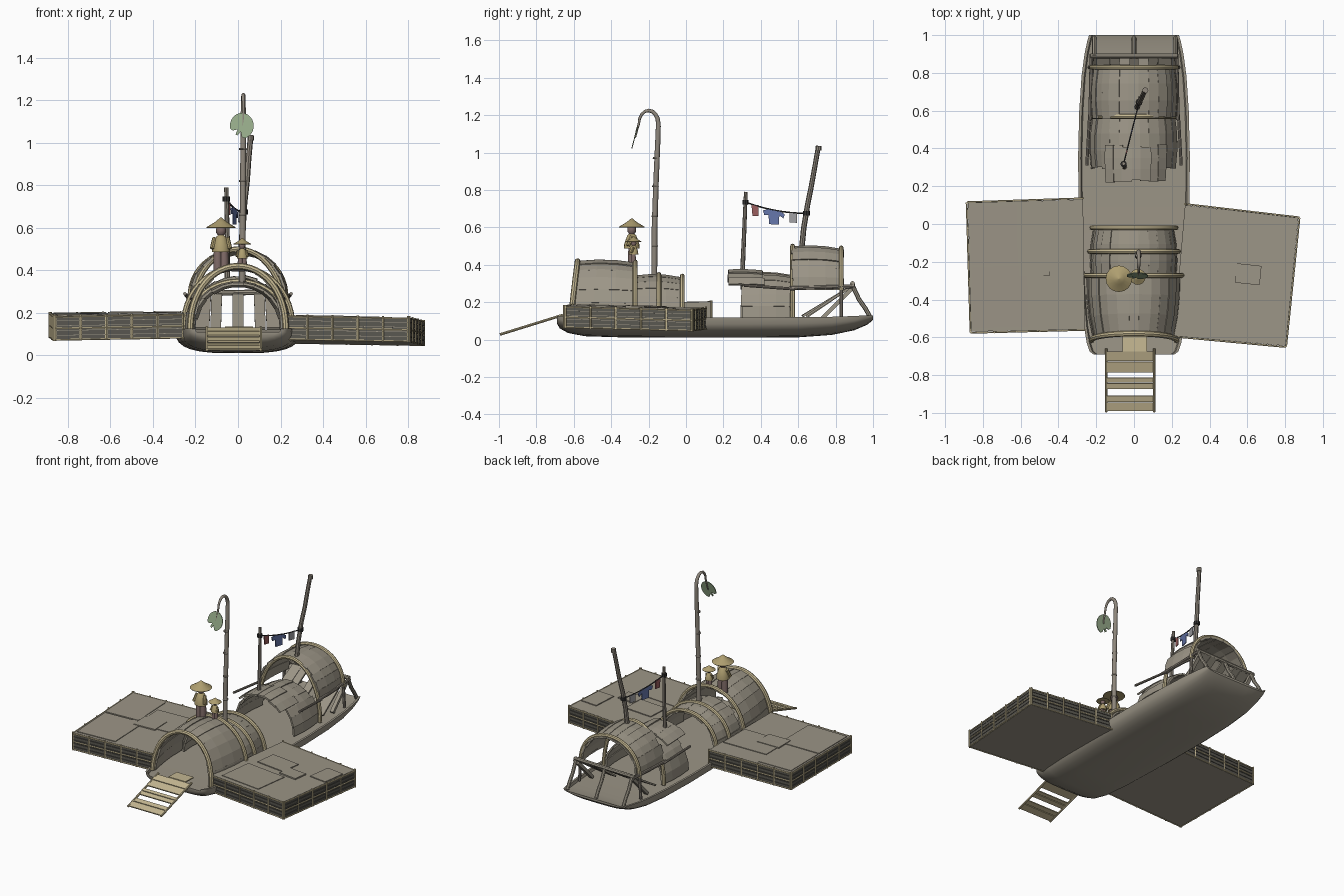
import bpy, random
from math import sin, cos, pi, radians
from mathutils import Vector as V

if "Cube" in bpy.data.objects:
    bpy.data.objects.remove(bpy.data.objects["Cube"])

random.seed(4)
COL = dict(wood=(.33, .30, .24), pale=(.56, .48, .29), dark=(.10, .095, .08), straw=(.42, .34, .16),
           brown=(.22, .15, .14), green=(.30, .40, .25), blue=(.13, .18, .40), red=(.32, .11, .11),
           grey=(.35, .35, .37), pole=(.27, .24, .20), rope=(.03, .03, .03))
MATS = {}
for k, c in COL.items():
    MATS[k] = bpy.data.materials.new(k)
    MATS[k].diffuse_color = (*c, 1)


def build(name, parts, mat, smooth=False):
    """Join (verts, faces) parts into one object."""
    vs, fs = [], []
    for v, f in parts:
        o = len(vs)
        vs += [tuple(p) for p in v]
        fs += [[i + o for i in q] for q in f]
    me = bpy.data.meshes.new(name)
    me.from_pydata(vs, [], fs)
    ob = bpy.data.objects.new(name, me)
    bpy.context.collection.objects.link(ob)
    me.materials.append(MATS[mat])
    bpy.ops.object.select_all(action='DESELECT')
    ob.select_set(True)
    bpy.context.view_layer.objects.active = ob
    bpy.ops.object.mode_set(mode='EDIT')
    bpy.ops.mesh.select_all(action='SELECT')
    bpy.ops.mesh.normals_make_consistent(inside=False)
    bpy.ops.object.mode_set(mode='OBJECT')
    if smooth:
        bpy.ops.object.shade_smooth_by_angle(angle=radians(40))
    return ob


def loft(rings):
    n = len(rings[0])
    f = [[a * n + i, a * n + (i + 1) % n, (a + 1) * n + (i + 1) % n, (a + 1) * n + i]
         for a in range(len(rings) - 1) for i in range(n)]
    f += [list(range(n))[::-1], [(len(rings) - 1) * n + i for i in range(n)]]
    return [p for r in rings for p in r], f


def tube(pts, r0, r1=None, ref=None, n=8):
    pts = [V(p) for p in pts]
    r1 = r0 if r1 is None else r1
    if ref is None:
        d = pts[-1] - pts[0]
        ref = V([1.0 if i == min(range(3), key=lambda k: abs(d[k])) else 0 for i in range(3)])
    rings = []
    for i, p in enumerate(pts):
        t = (pts[min(i + 1, len(pts) - 1)] - pts[max(i - 1, 0)]).normalized()
        a = t.cross(V(ref)).normalized()
        b = t.cross(a)
        r = r0 + (r1 - r0) * i / (len(pts) - 1)
        rings.append([p + (a * cos(2 * pi * k / n) + b * sin(2 * pi * k / n)) * r for k in range(n)])
    return loft(rings)


def board(p, q, width, thick, side=(1, 0, 0)):
    p, q = V(p), V(q)
    s = V(side).normalized()
    u = (q - p).cross(s).normalized() * thick / 2
    s = s * width / 2
    return loft([[c - s - u, c + s - u, c + s + u, c - s + u] for c in (p, q)])


def lathe(x, y, prof, n=16):
    return loft([[(x + r * cos(2 * pi * k / n), y + r * sin(2 * pi * k / n), z) for k in range(n)] for r, z in prof])


# ---- hull: lofted sections with raised gunwale and flat deck
rings = []
for y, w, zb, zt in [(-.69, .215, .085, .125), (-.675, .235, .06, .127), (-.63, .25, .035, .125), (-.54, .265, .018, .122),
                     (-.35, .28, .012, .12), (0, .292, .01, .118), (.35, .296, .01, .118), (.6, .29, .012, .12),
                     (.78, .278, .025, .122), (.9, .262, .05, .126), (.97, .247, .08, .13), (1.0, .238, .105, .13)]:
    ring = []
    for i in range(15):
        t = pi * i / 14
        c, s = cos(t), sin(t)
        ring.append((-w * abs(c) ** .6 * (1 if c > 0 else -1), y, zt - (zt - zb) * s ** .75))
    d = min(.018, (zt - zb) * .4)
    ring += [(w - .014, y, zt), (w - .02, y, zt - d), (-w + .02, y, zt - d), (-w + .014, y, zt)]
    rings.append(ring)
build("hull", [loft(rings)], "wood", True)


# ---- barrel roofs made of overlapping planks
def arch(t, y, w, h, base, lean=0):
    return V((w * cos(t), y + lean * sin(t), base + h * max(sin(t), 0) ** .9))


def roof(name, a, b, n=13, t0=0, t1=180, bulge=.012):
    """a, b = end arches (y, half width, height, base, lean)."""
    parts = []
    t0, t1 = radians(t0), radians(t1)
    for i in range(n):
        lo = t0 + (t1 - t0) * i / n - .012 * (i > 0)
        hi = t0 + (t1 - t0) * (i + 1) / n + .012 * (i < n - 1)
        j0, j1, r = random.uniform(-.01, .006), random.uniform(-.006, .01), random.uniform(-.004, .004)
        rs = []
        for k in range(4):
            f = k / 3
            y, w, h, base, lean = [p + (q - p) * f for p, q in zip(a, b)]
            y += j0 * (k == 0) + j1 * (k == 3)
            g = r + bulge * sin(pi * f)
            rs.append([arch(t, y, w + g + e, h + g + e, base, lean) for t, e in
                       ((lo, -.012), (hi, -.012), (hi, 0), (lo, 0))])
        parts.append(loft(rs))
    build(name, parts, "wood")


def rib(y, w, h, base, lean=0, r=.013):
    return tube([arch(pi * i / 24, y, w, h, base, lean) for i in range(25)], r, ref=(0, 1, 0))


roof("front_roof", (-.61, .215, .305, .115, .035), (-.27, .25, .295, .115, 0))
roof("front_roof_low", (-.28, .225, .23, .115, 0), (-.02, .21, .22, .115, 0))
roof("rear_roof_low", (.30, .225, .24, .115, 0), (.57, .22, .23, .115, 0))
roof("rear_awning", (.23, .225, .255, .12, 0), (.41, .23, .25, .12, 0), 7, 42, 132, .004)
roof("rear_roof_high", (.565, .225, .235, .265, 0), (.835, .215, .22, .265, 0))
build("roof_ribs", [rib(-.615, .225, .305, .115, .035, .015), rib(-.272, .258, .30, .115),
                    rib(-.145, .235, .233, .115), rib(-.02, .222, .225, .115), rib(.57, .23, .385, .115),
                    rib(.83, .225, .225, .265)], "pale", True)

# ---- side poles carrying the high rear roof
build("rear_side_beams", [tube([(s * .232, .55, .275), (s * .225, .9, .285)], .010) for s in (-1, 1)] +
      [tube([(s * .235, .83, .12), (s * .225, .83, .28)], .010) for s in (-1, 1)] +
      [tube([(s * .25, .31, .29), (s * .235, .58, .27)], .008) for s in (-1, 1)], "pole", True)

# ---- stern ramp planks, crossbeam and curved posts
parts = [board((x, .63 + random.uniform(-.01, .03), .125), (x * .95, .89 + random.uniform(-.02, .01), .292),
               w, .012) for x, w in ((-.17, .07), (-.105, .05), (0, .05), (.105, .05), (.17, .07))]
parts += [board((s * .21, .73, .115), (s * .21, .89, .275), .025, .02) for s in (-1, 1)]
build("stern_ramp", parts, "wood")
parts = [tube([(-.23, .89, .29), (.23, .89, .30)], .013)]
parts += [tube([(x, .885, .30), (x, .925, .215), (x, .96, .165), (x, .985, .12)], .012, ref=(1, 0, 0))
          for x in (-.21, 0, .22)]
build("stern_frame", parts, "wood", True)


# ---- side platforms: slab box, slatted sides, posts and rails
def platform(name, cs, patches, h=.115):
    top = [V(c) for c in cs]  # inner front, outer front, outer back, inner back
    dz = V((0, 0, h))
    build(name, [loft([[p - dz for p in top], top])], "wood")
    mid = sum(top, V()) / 4
    walls, poles = [], []
    for a, b in zip(top[:3], top[1:]):
        n = (b - a).cross(V((0, 0, 1))).normalized()
        if n.dot(mid - a) > 0:
            n = -n
        for k in range(5):  # slats
            z = V((0, 0, .012 + k * .0225))
            walls.append(board(a - z + n * .002, b - z + n * .004, .006, .020, n))
        for k in range(6):  # posts
            p = a.lerp(b, k / 5) + n * .006
            poles.append(tube([p - dz - V((0, 0, .002)), p + V((0, 0, .006))], .0055, n=6))
        for z in (.004, .058, .112):  # rails
            poles.append(tube([a - V((0, 0, z)) + n * .006, b - V((0, 0, z)) + n * .006], .0045, n=6))
    build(name + "_slats", walls, "dark")
    build(name + "_rails", poles, "pale", True)
    parts = []
    for u0, u1, v0, v1, t in patches:  # loose sheets laid on top
        q = [top[0].lerp(top[1], u).lerp(top[3].lerp(top[2], u), v)
             for u, v in ((u0, v0), (u1, v0), (u1, v1), (u0, v1))]
        parts.append(loft([q, [p + V((0, 0, t)) for p in q]]))
    build(name + "_sheets", parts, "wood")


platform("left_platform", [(-.26, -.555, .195), (-.86, -.57, .185), (-.88, .11, .198), (-.27, .13, .203)],
         [(.02, .55, .45, .8, .005), (.3, .57, .42, .62, .009), (.5, .98, .03, .5, .005), (.58, .98, .52, .97, .004)])
platform("right_platform", [(.21, -.59, .188), (.80, -.645, .178), (.87, .03, .160), (.27, .10, .170)],
         [(.15, .5, .5, .72, .006), (.5, .72, .45, .6, .009), (.78, .99, .6, .85, .006), (.1, .6, .05, .42, .004)])

# ---- gangplank and door mat
zy = lambda y: .128 + (y + .67) * .31
parts = [board((-.02, y, zy(y)), (-.02, y - d, zy(y - d)), .25, .008)
         for y, d in ((-.675, .05), (-.73, .055), (-.815, .022), (-.842, .03), (-.91, .03), (-.945, .045))]
parts += [tube([(x, -.66, .131), (x, -.995, .027)], .007) for x in (-.147, .107)]
build("gangplank", parts, "pale")
build("door_mat", [board((.005, -.675, .131), (.005, -.585, .129), .13, .008)], "pale")

# ---- tall hooked pole with leaf
hook = [(.02, -.17, .33), (.022, -.168, .6), (.024, -.16, .85), (.025, -.15, 1.08), (.025, -.148, 1.14)]
hook += [(.025, -.2 + .052 * cos(t * pi / 8), 1.155 + .07 * sin(t * pi / 8)) for t in range(9)]
hook += [(.025, -.262, 1.12), (.022, -.272, 1.08)]
parts = [tube(hook, .016, .005, ref=(1, 0, 0), n=10)]
parts += [lathe(.022, -.168 + .02 * max(z - .6, 0), [(.016, z - .005), (.018, z), (.016, z + .005)]) for z in (.5, .66, .82, .97)]
build("hook_pole", parts, "pole", True)
leaf = []
for i in range(28):
    t = 2 * pi * i / 28
    r = .056 * (.45 if i in (17, 20) else .85 if i in (16, 18, 19, 21) else 1)
    x, z = r * cos(t), r * 1.08 * sin(t)
    leaf.append(V((.018 + x, -.272 + z * .26, 1.08 + z)))
build("leaf", [loft([leaf, [p + V((0, -.005, 0)) for p in leaf]])], "green")

# ---- masts, clothes line and laundry
mast = [(.015, .615, .45), (.022, .63, .6), (.03, .65, .72), (.042, .67, .82), (.05, .69, .93), (.06, .708, 1.035)]
build("rear_mast", [tube(mast, .015, .013, ref=(1, 0, 0)), lathe(.06, .708, [(.016, 1.01), (.016, 1.035)], 8)], "pole", True)
build("short_mast", [tube([(-.05, .30, .32), (-.05, .31, .55), (-.055, .32, .79)], .013, .010, ref=(1, 0, 0))], "pole", True)
P, Q = V((-.055, .318, .735)), V((.027, .645, .675))
line = lambda f: P.lerp(Q, f) - V((0, 0, .06 * f * (1 - f)))
build("clothes_line", [tube([line(i / 10) for i in range(11)], .004, ref=(1, 0, 0), n=6),
                       tube([P - V((0, 0, .012)), P + V((0, 0, .012))], .017),
                       tube([Q - V((0, 0, .012)), Q + V((0, 0, .012))], .019)], "rope", True)


def cloth(name, f, outline, mat):
    o, d = line(f), (Q - P).normalized()
    q = [o + d * u + V((0, 0, v)) for u, v in outline]
    build(name, [loft([[p - V((.003, 0, 0)) for p in q], [p + V((.003, 0, 0)) for p in q]])], mat)


cloth("red_cloth", .15, [(-.018, 0), (.022, .004), (.022, -.055), (-.012, -.06)], "red")
cloth("blue_shirt", .46, [(-.03, 0), (.03, .004), (.062, -.012), (.055, -.036), (.032, -.022), (.03, -.072),
                          (-.026, -.08), (-.028, -.03), (-.052, -.036), (-.06, -.012)], "blue")
cloth("grey_cloth", .78, [(-.022, 0), (.022, .006), (.022, -.05), (-.022, -.055)], "grey")


# ---- two figures with cone hats sitting on the front roof
def figure(name, x, y, z, s):
    pr = lambda *p: [(r * s, z + h * s) for r, h in p]
    build(name + "_hat", [lathe(x, y, pr((.068, .187), (.07, .19), (.03, .214), (.003, .236)))], "straw", True)
    build(name + "_legs", [lathe(x + e * s, y, pr((.020, -.02), (.021, .04), (.018, .09)), 10) for e in (-.015, .015)],
          "brown", True)
    build(name + "_coat", [lathe(x, y, pr((.042, .075), (.040, .10), (.024, .145), (.012, .155))),
                           tube([(x - .03 * s, y, z + .14 * s), (x - .042 * s, y - .02 * s, z + .09 * s)], .011 * s),
                           tube([(x + .03 * s, y, z + .14 * s), (x + .042 * s, y - .02 * s, z + .09 * s)], .011 * s)],
          "straw", True)
    build(name + "_head", [lathe(x, y, pr((.012, .15), (.023, .165), (.024, .18), (.018, .198)))], "brown", True)


figure("tall_figure", -.08, -.29, .412, 1.0)
figure("small_figure", .02, -.28, .41, .6)

for m in bpy.data.materials:
    if m.users and not m.is_grease_pencil:
        m.use_nodes = True
        m.node_tree.nodes["Principled BSDF"].inputs["Base Color"].default_value = m.diffuse_color
